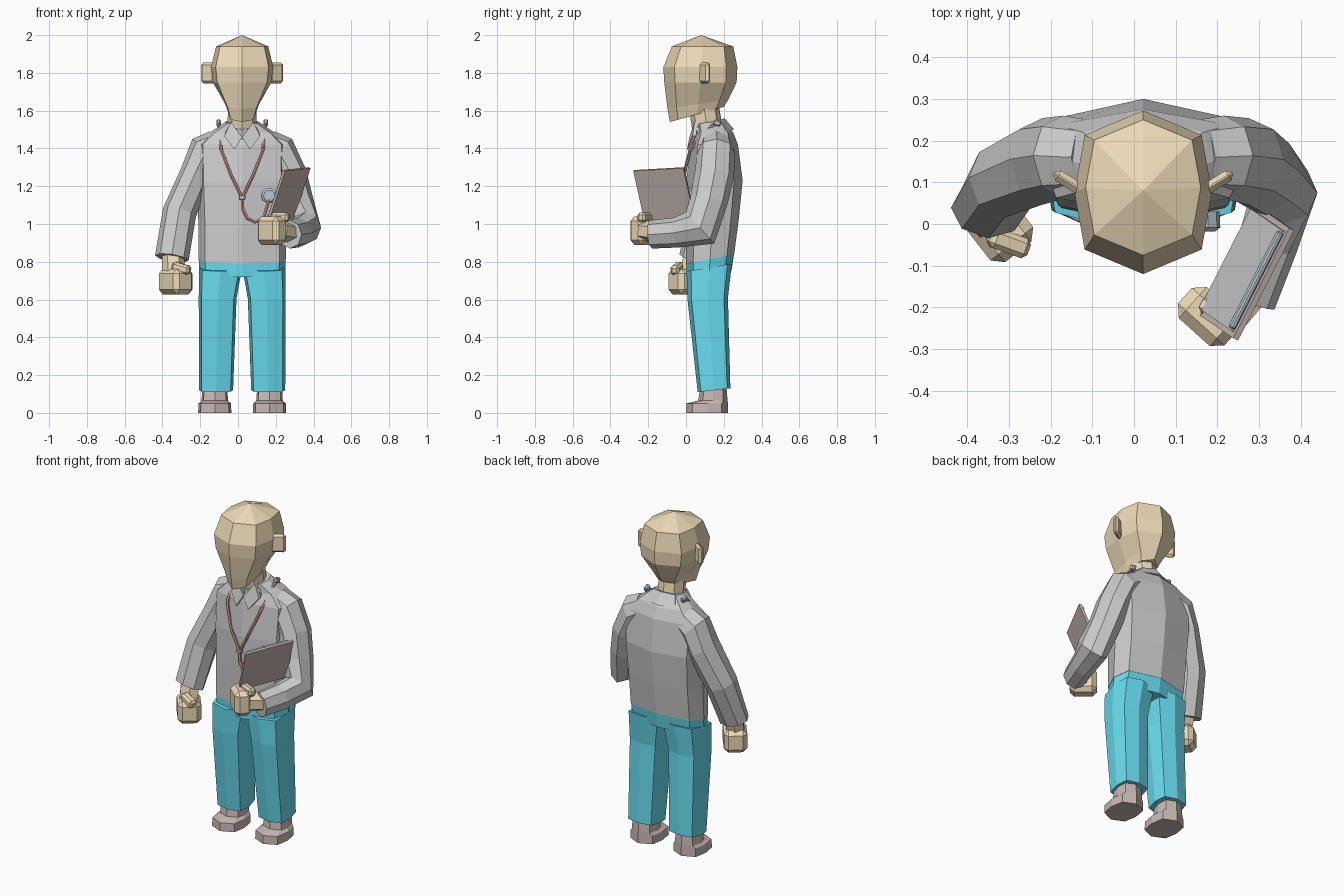
import bpy, bmesh, math
from mathutils import Vector, Matrix

if "Cube" in bpy.data.objects:
    bpy.data.objects.remove(bpy.data.objects["Cube"])

CX = 0.022  # body centre line


def material(name, rgb):
    m = bpy.data.materials.new(name)
    m.diffuse_color = (*rgb, 1)
    m.use_nodes = True
    m.node_tree.nodes["Principled BSDF"].inputs["Base Color"].default_value = m.diffuse_color
    return m


SKIN = material("skin", (0.85, 0.71, 0.48))
CYAN = material("trousers_cyan", (0.14, 0.72, 0.87))
BROWN = material("brown", (0.58, 0.48, 0.45))
RED = material("tube_red", (0.62, 0.32, 0.29))
STEEL = material("steel", (0.5, 0.59, 0.64))
GREY = material("shirt_grey", (0.7, 0.7, 0.7))


def loft(name, rings, mat):
    """Skin equal-length rings of points and cap both ends."""
    bm = bmesh.new()
    rows = [[bm.verts.new(p) for p in r] for r in rings]
    n = len(rows[0])
    for a, b in zip(rows, rows[1:]):
        for i in range(n):
            j = (i + 1) % n
            bm.faces.new((a[i], a[j], b[j], b[i]))
    bm.faces.new(rows[0])
    bm.faces.new(rows[-1])
    bmesh.ops.remove_doubles(bm, verts=bm.verts, dist=0.002)
    bmesh.ops.recalc_face_normals(bm, faces=bm.faces)
    me = bpy.data.meshes.new(name)
    bm.to_mesh(me)
    bm.free()
    ob = bpy.data.objects.new(name, me)
    bpy.context.collection.objects.link(ob)
    me.materials.append(mat)
    return ob


def octo(cx, z, hw, yf, yb, dz=0, kx=0.85, ky=0.15):
    """Eight-sided level section; dz lifts the back."""
    d = yb - yf
    half = [(0, 0), (kx, ky), (1, 0.5), (kx, 1 - ky), (0, 1)]
    pts = half + [(-x, y) for x, y in half[3:0:-1]]
    return [(cx + x * hw, yf + y * d, z + y * dz) for x, y in pts]


def body(name, cx, rows, mat, kx=0.85, ky=0.15):
    return loft(name, [octo(cx, *r, kx=kx, ky=ky) for r in rows], mat)


def limb(name, path, mat, ref=(1, 0, 0), n=8):
    """Tube along (x, y, z, radius along ref, other radius)."""
    c = [Vector(p[:3]) for p in path]
    rings = []
    for i, p in enumerate(path):
        t = Vector()
        if i > 0:
            t += (c[i] - c[i - 1]).normalized()
        if i < len(c) - 1:
            t += (c[i + 1] - c[i]).normalized()
        t.normalize()
        u = Vector(ref)
        u = (u - t * u.dot(t)).normalized()
        v = t.cross(u)
        rings.append([c[i] + u * p[3] * math.cos(k * math.tau / n) + v * p[4] * math.sin(k * math.tau / n)
                      for k in range(n)])
    return loft(name, rings, mat)


def box(name, loc, size, mat, rot=None, bevel=0.0):
    bpy.ops.mesh.primitive_cube_add(size=1)
    ob = bpy.context.object
    ob.name = name
    ob.data.transform(Matrix.Diagonal((*size, 1)))
    ob.matrix_world = Matrix.Translation(loc) @ (rot or Matrix.Identity(4))
    ob.data.materials.append(mat)
    if bevel:
        b = ob.modifiers.new("bevel", 'BEVEL')
        b.width, b.segments = bevel, 1
    return ob


def turn(deg, axis='Z'):
    return Matrix.Rotation(math.radians(deg), 4, axis)


# Head and neck
body("head", CX, [(1.54, .07, -.085, .2, .08), (1.61, .09, -.098, .225, .05), (1.75, .155, -.115, .268),
                  (1.83, .165, -.12, .272), (1.94, .138, -.075, .25), (2.0, .001, .08, .081)], SKIN)
limb("neck", [(CX, .12, 1.46, .078, .08), (CX, .09, 1.65, .075, .08)], SKIN)

# Shirt body
body("shirt", CX, [(.79, .232, .0, .255, .05), (1.0, .232, -.002, .28, .03), (1.22, .24, .0, .3, .01),
                   (1.42, .245, .025, .275), (1.485, .17, .05, .25), (1.53, .09, .05, .2, .02)], GREY)

# Collar ring
body("collar", CX, [(1.44, .125, .035, .255, .06), (1.50, .085, .03, .205, .06)], GREY)

# Trousers: hips
body("trouser_hips", CX, [(.72, .228, .004, .24, .03), (.79, .23, .001, .254, .05)], CYAN)

for s, side in ((-1, "right"), (1, "left")):
    # Ears
    box(side + "_ear", (CX + s * .178, .1, 1.8), (.085, .028, .11), SKIN, turn(s * 32), .012)
    # Collar flaps
    flap = [(0, .018, 1.46), (.06, .045, 1.54), (.095, .035, 1.465), (.04, .005, 1.395)]
    loft(side + "_collar_flap", [[(CX + s * x, y + o, z) for x, y, z in flap] for o in (0, .018)], GREY)
    # Trouser legs
    loft(side + "_trouser_leg", [octo(CX + s * off, z, hw, yf, yb, dz, .85, .1) for off, z, hw, yf, yb, dz in
         ((.138, .11, .09, .062, .235, .02), (.13, .6, .1, .008, .222, .01), (.114, .75, .114, .003, .243, .04))], CYAN)
    # Shoes
    body(side + "_shoe", CX + s * .145, [(0, .088, .0, .222), (.05, .086, .002, .222), (.065, .07, .065, .22),
                                         (.13, .066, .075, .215)], BROWN)
    # Stethoscope ear tubes and tips
    limb(side + "_ear_tube", [(CX + s * x, y, z, .009, .009) for x, y, z in
         ((.125, .16, 1.535), (.122, .1, 1.49), (.11, .022, 1.39), (.06, -.012, 1.26), (.002, -.016, 1.14))],
         RED, (0, 1, .3), 6)
    box(side + "_ear_tip", (CX + s * .125, .165, 1.535), (.024, .04, .03), STEEL, turn(-20, 'X'), .006)

# Hanging arm
limb("right_sleeve", [(-.11, .16, 1.41, .09, .09), (-.17, .16, 1.38, .1, .1), (-.22, .15, 1.27, .085, .105),
                      (-.31, .105, 1.06, .09, .092), (-.35, .035, .82, .09, .072)], GREY)
rot = turn(-52)
limb("right_wrist", [(-.345, .04, .87, .06, .05), (-.34, .01, .74, .06, .05)], SKIN, n=6)
box("right_hand", (-.33, .0, .695), (.17, .13, .135), SKIN, rot, .025)
box("right_thumb", (-.30, -.045, .765), (.1, .05, .05), SKIN, turn(-20) @ turn(15, 'Y'), .012)

# Bent arm
limb("left_sleeve", [(.155, .16, 1.41, .09, .09), (.215, .16, 1.38, .1, .1), (.275, .15, 1.26, .09, .105),
                     (.315, .12, 1.12, .085, .1), (.36, .075, .98, .08, .112), (.32, -.05, .955, .072, .08),
                     (.275, -.185, .945, .065, .075)], GREY)
limb("left_wrist", [(.285, -.15, .955, .055, .055), (.22, -.22, .965, .055, .06)], SKIN, (0, 0, 1), 6)
box("left_hand", (.178, -.222, .965), (.15, .1, .15), SKIN, turn(-42), .025)
box("left_thumb", (.215, -.215, 1.035), (.12, .045, .05), SKIN, turn(-25), .012)

# Clipboard: local x along the top edge, y down the board, z towards the back side
u = Vector((-.135, -.265, -.015)).normalized()
n = u.cross(Vector((-.09, .055, -.27))).normalized()
v = n.cross(u)
frame = Matrix((u, v, n)).transposed().to_4x4()
mid = Vector((.268, -.115, 1.158))
box("clipboard", mid, (.297, .285, .014), BROWN, frame)
box("paper", mid - n * .01, (.27, .255, .008), GREY, frame)
box("clipboard_clip", mid - n * .016 - v * .125, (.26, .022, .014), STEEL, frame, .004)

# Stethoscope tube, joint and chest piece
limb("chest_tube", [(x, y, z, .01, .01) for x, y, z in
     ((CX, -.016, 1.15), (.025, -.018, 1.08), (.05, -.02, 1.03), (.09, -.02, 1.01),
      (.135, -.018, 1.03), (.165, -.012, 1.13))], RED, (0, 1, 0), 6)
box("tube_joint", (CX, -.018, 1.14), (.035, .026, .022), STEEL, None, .004)
limb("chest_piece", [(.165, .03, 1.15, .04, .04), (.165, -.008, 1.15, .042, .042), (.165, -.018, 1.15, .03, .03)],
     STEEL, (1, 0, 0), 10)
